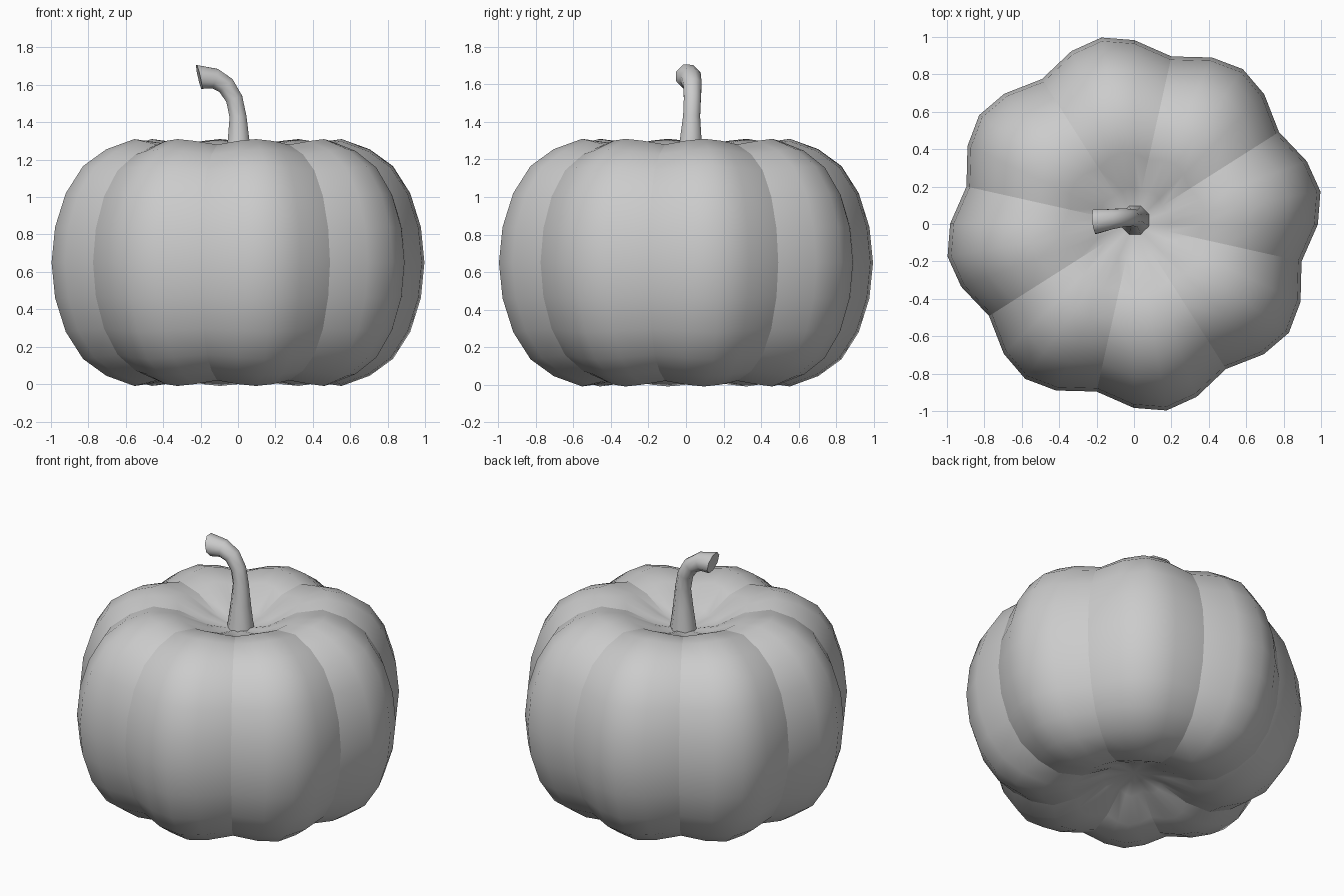
import bpy, bmesh
from math import sin, cos, pi, radians
from mathutils import Vector

if "Cube" in bpy.data.objects:
    bpy.data.objects.remove(bpy.data.objects["Cube"])


def make_object(name, bm):
    bmesh.ops.recalc_face_normals(bm, faces=bm.faces)
    me = bpy.data.meshes.new(name)
    bm.to_mesh(me)
    bm.free()
    ob = bpy.data.objects.new(name, me)
    bpy.context.collection.objects.link(ob)
    return ob


def bridge(bm, a, b):
    n = len(a)
    return [bm.faces.new((a[i], a[(i + 1) % n], b[(i + 1) % n], b[i])) for i in range(n)]


# Pumpkin body: 16-ring sphere with flattened, dimpled poles and 8 lobes
MID = 0.65
HEIGHT = [0.49, 0.545, 0.635, 0.66, 0.655, 0.605, 0.515, 0.37, 0.19, 0]  # pole to equator
HEIGHT = HEIGHT[:1] + HEIGHT[1:4] + HEIGHT[5:]
# lobe steps: groove, shoulder, crest, shoulder
ANGLE = [-22.5, -10, 0, 10]
RADIUS = [0.918, 0.983, 1.012, 0.983]
ZSCALE = [0.955, 0.985, 1.0, 0.985]

bm = bmesh.new()
rings = []
for k in range(1, 16):
    h = HEIGHT[k] if k <= 8 else -HEIGHT[16 - k]
    ring = []
    for i in range(32):
        j = i % 4
        a = radians(9.9 + 45 * (i // 4) + ANGLE[j])
        r = RADIUS[j] * sin(pi * k / 16)
        ring.append(bm.verts.new((r * cos(a), r * sin(a), MID + h * ZSCALE[j])))
    rings.append(ring)
for a, b in zip(rings, rings[1:]):
    bridge(bm, a, b)
for ring, h in ((rings[0], HEIGHT[0]), (rings[-1], -HEIGHT[0])):
    pole = bm.verts.new((0, 0, MID + h))
    for i in range(32):
        bm.faces.new((ring[i], ring[(i + 1) % 32], pole))
for f in bm.faces:
    f.smooth = True
# grooves stay crisp
for a, b in zip(rings, rings[1:]):
    for i in range(0, 32, 4):
        bm.edges.get((a[i], b[i])).smooth = False
make_object("pumpkin_body", bm)

# Stem: tapered tube that bends over to the left and flares at the cut end
PATH = [(0.005, 0.02, 1.11, 0.088), (0.003, 0.025, 1.3, 0.063), (0, 0.03, 1.43, 0.049),
        (-0.02, 0.034, 1.525, 0.049), (-0.065, 0.034, 1.597, 0.053),
        (-0.125, 0.026, 1.634, 0.058), (-0.208, 0.012, 1.642, 0.07)]
bm = bmesh.new()
pts = [Vector(p[:3]) for p in PATH]
prev = None
for i, p in enumerate(pts):
    t = (pts[min(i + 1, len(pts) - 1)] - pts[max(i - 1, 0)]).normalized()
    if i == len(pts) - 1:
        t = Vector((-0.97, -0.1, -0.22)).normalized()
    side = t.cross(Vector((0, 1, 0))).normalized()
    up = side.cross(t)
    ring = []
    for j in range(8):
        a = 2 * pi * (j + 0.5) / 8
        ring.append(bm.verts.new(p + PATH[i][3] * (cos(a) * side + sin(a) * up)))
    if prev:
        for f in bridge(bm, prev, ring):
            f.smooth = True
    else:
        bm.faces.new(ring)
    prev = ring
bm.faces.new(prev)
for e in prev:
    for ed in e.link_edges:
        if ed.other_vert(e) in prev:
            ed.smooth = False
make_object("stem", bm)
